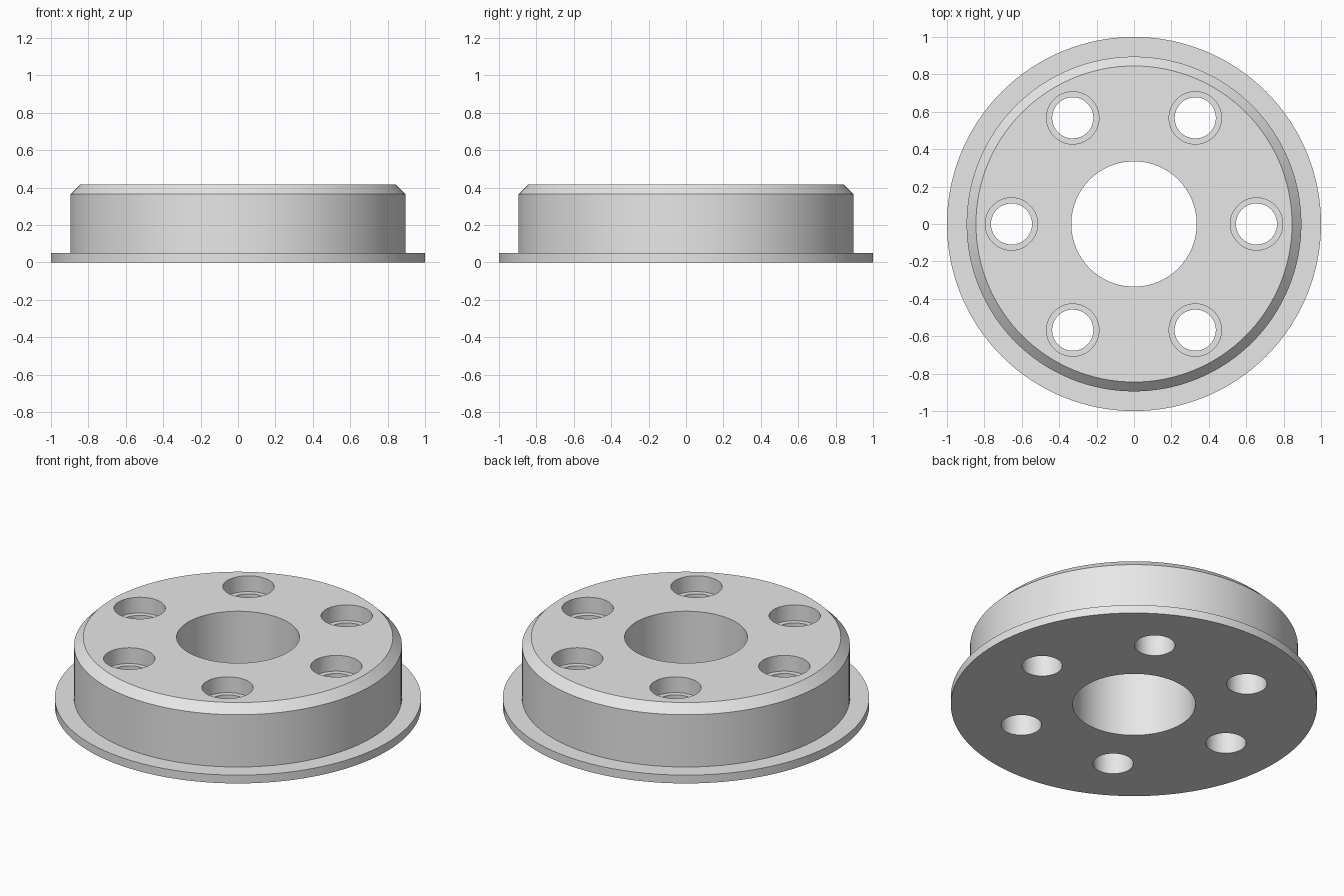
import bpy, bmesh
from math import cos, sin, pi, radians

cube = bpy.data.objects.get("Cube")
if cube:
    bpy.data.objects.remove(cube, do_unlink=True)

grey = bpy.data.materials.new("plain_grey")
grey.use_nodes = True
colour = (0.8, 0.8, 0.8, 1)
grey.diffuse_color = colour
grey.node_tree.nodes["Principled BSDF"].inputs["Base Color"].default_value = colour


def lathe(bm, profile, segments, centre=(0, 0), closed=True):
    """Revolve (radius, height) points about a vertical axis; open ends get caps."""
    rings = []
    for r, z in profile:
        rings.append([bm.verts.new((centre[0] + r * cos(2 * pi * i / segments),
                                    centre[1] + r * sin(2 * pi * i / segments), z))
                      for i in range(segments)])
    pairs = list(zip(rings, rings[1:]))
    if closed:
        pairs.append((rings[-1], rings[0]))
    else:
        bm.faces.new(rings[0][::-1])
        bm.faces.new(rings[-1])
    for a, b in pairs:
        for i in range(segments):
            j = (i + 1) % segments
            bm.faces.new((a[i], a[j], b[j], b[i]))


def make_object(name, bm):
    bmesh.ops.recalc_face_normals(bm, faces=bm.faces)
    mesh = bpy.data.meshes.new(name)
    bm.to_mesh(mesh)
    bm.free()
    mesh.materials.append(grey)
    obj = bpy.data.objects.new(name, mesh)
    bpy.context.collection.objects.link(obj)
    return obj


# Flanged ring body with a chamfered top edge and a central bore
height, flange, chamfer, bore = 0.415, 0.05, 0.05, 0.335
bm = bmesh.new()
lathe(bm, [(bore, 0), (1, 0), (1, flange), (0.895, flange),
           (0.895, height - chamfer), (0.895 - chamfer, height), (bore, height)], 128)
body = make_object("flanged_ring", bm)

# Six counterbored bolt holes
bm = bmesh.new()
ledge = height - 0.095
for k in range(6):
    angle = k * pi / 3
    lathe(bm, [(0.11, -0.1), (0.11, ledge), (0.14, ledge), (0.14, height + 0.1)], 64,
          (0.655 * cos(angle), 0.655 * sin(angle)), closed=False)
cutter = make_object("bolt_hole_cutter", bm)
cutter.hide_render = True

cut = body.modifiers.new("bolt_holes", 'BOOLEAN')
cut.operation = 'DIFFERENCE'
cut.solver = 'EXACT'
cut.object = cutter
bpy.ops.object.select_all(action='DESELECT')
body.select_set(True)
bpy.context.view_layer.objects.active = body
bpy.ops.object.modifier_apply(modifier=cut.name)
bpy.data.objects.remove(cutter, do_unlink=True)

# Smooth round walls, crisp rims
bpy.ops.object.shade_smooth_by_angle(angle=radians(30))
